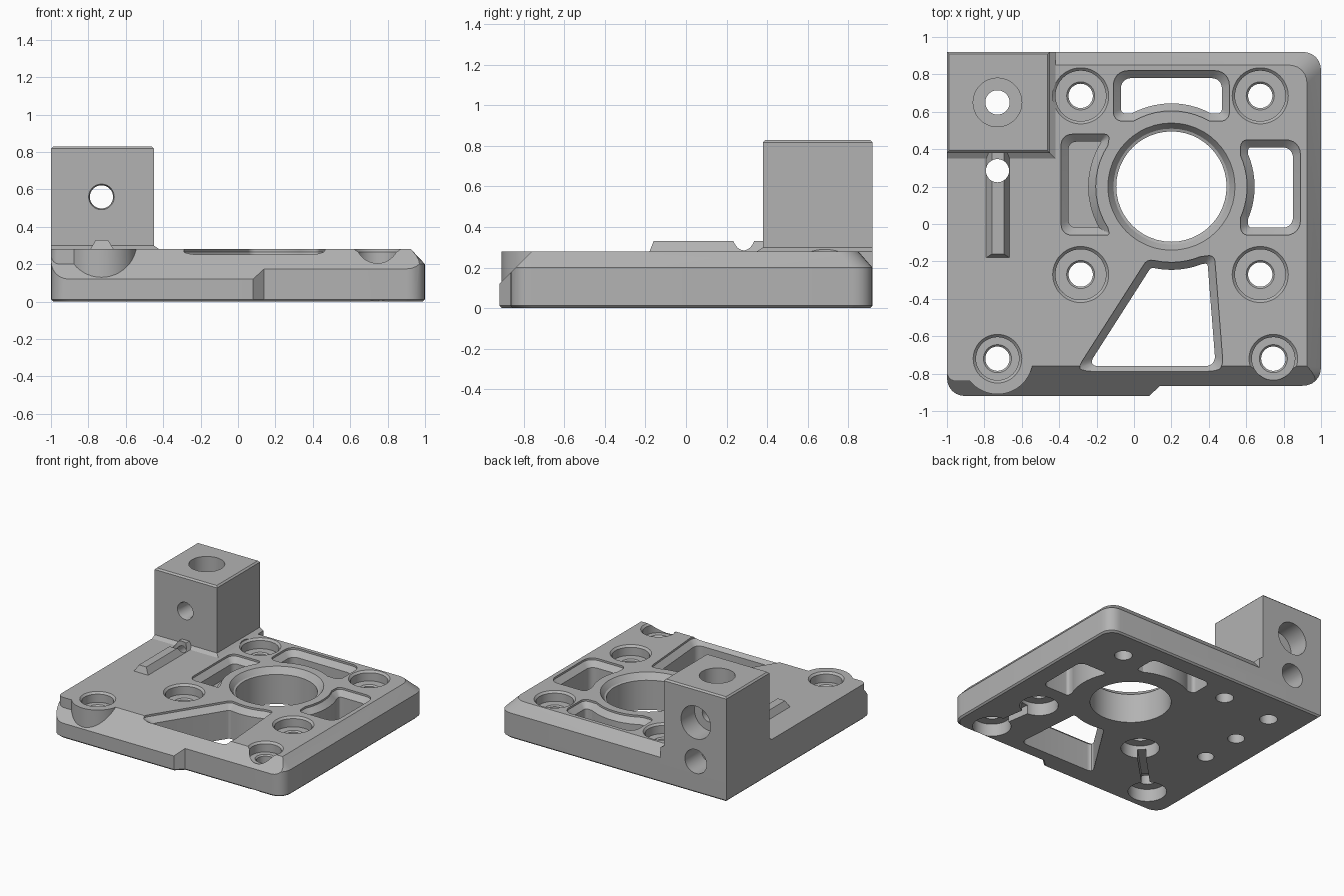
import bpy, bmesh, math
from mathutils import Vector, Matrix

cube = bpy.data.objects.get("Cube")
if cube:
    bpy.data.objects.remove(cube, do_unlink=True)

grey = bpy.data.materials.new("plain grey")
grey.use_nodes = True
colour = (0.45, 0.45, 0.45, 1)
grey.diffuse_color = colour
grey.node_tree.nodes["Principled BSDF"].inputs["Base Color"].default_value = colour

TOP = 0.28
BORE = Vector((0.2, 0.2))


def loft(name, rings, matrix=Matrix()):
    """Solid through a stack of (2D outline, height) rings."""
    bm = bmesh.new()
    stack = [[bm.verts.new((p[0], p[1], z)) for p in ring] for ring, z in rings]
    n = len(stack[0])
    for a, b in zip(stack, stack[1:]):
        for i in range(n):
            j = (i + 1) % n
            bm.faces.new((a[i], a[j], b[j], b[i]))
    bm.faces.new(stack[0][::-1])
    bm.faces.new(stack[-1])
    bmesh.ops.recalc_face_normals(bm, faces=bm.faces)
    bm.transform(matrix)
    mesh = bpy.data.meshes.new(name)
    bm.to_mesh(mesh)
    bm.free()
    mesh.materials.append(grey)
    obj = bpy.data.objects.new(name, mesh)
    bpy.context.collection.objects.link(obj)
    return obj


def circle(r, centre=(0, 0), n=48):
    return [(centre[0] + r * math.cos(math.tau * i / n),
             centre[1] + r * math.sin(math.tau * i / n)) for i in range(n)]


def rect(x0, x1, y0, y1):
    return [(x0, y0), (x1, y0), (x1, y1), (x0, y1)]


def inset(points, d):
    """Mitred inward offset of a counter-clockwise polygon."""
    pts = [Vector(p) for p in points]
    out = []
    for i, p in enumerate(pts):
        a = (p - pts[i - 1]).normalized()
        b = (pts[(i + 1) % len(pts)] - p).normalized()
        na, nb = Vector((-a.y, a.x)), Vector((-b.y, b.x))
        out.append(p + (na + nb) * d / (1 + na.dot(nb)))
    return out


def rounded(points, radii, steps=6):
    """Round the corners of a polygon that have a radius."""
    pts = [Vector(p) for p in points]
    out = []
    for i, (p, r) in enumerate(zip(pts, radii)):
        if r == 0:
            out.append(p)
            continue
        u, v = pts[i - 1] - p, pts[(i + 1) % len(pts)] - p
        t = min(r, 0.45 * u.length, 0.45 * v.length)
        a, b = p + u.normalized() * t, p + v.normalized() * t
        for k in range(steps + 1):
            s = k / steps
            w = 2 * s * (1 - s) * 0.8
            q = (a * (1 - s) ** 2 + p * w + b * s * s) / ((1 - s) ** 2 + w + s * s)
            out.append(q)
    return out


def combine(obj, tool, operation="DIFFERENCE"):
    mod = body.modifiers.new(tool.name, "BOOLEAN")
    mod.operation, mod.solver, mod.object = operation, "EXACT", tool
    bpy.context.view_layer.objects.active = body
    bpy.ops.object.modifier_apply(modifier=mod.name)
    bpy.data.objects.remove(tool, do_unlink=True)


def add(tool):
    combine(body, tool, "UNION")


def cut(tool):
    combine(body, tool)


def drill(centre, profile, matrix=Matrix()):
    """Turned hole given as (radius, height) pairs."""
    cut(loft("hole", [(circle(r, centre), z) for r, z in profile], matrix))


# Base plate with stepped front, rounded corners and chamfered back and right
def plate_outline(right, back, d=0):
    corners = [(-1, -.92), (.08, -.92), (.14, -.865), (1 - right, -.865),
               (1 - right, .92 - back), (-1, .92 - back)]
    return rounded(inset(corners, d), [.1, 0, 0, .1, .1, 0])


body = loft("mounting_plate", [
    (plate_outline(0, 0, .012), 0), (plate_outline(0, 0), .012),
    (plate_outline(0, 0), .2), (plate_outline(.075, .07), TOP)])

# Sloped front edge
along_x = Matrix(((0, 0, 1, 0), (1, 0, 0, 0), (0, 1, 0, 0), (0, 0, 0, 1)))
slope = [(-1.06, -.02), (-.66, .38), (-1.06, .38)]
cut(loft("front_slope", [(slope, -1.2), (slope, 1.2)], along_x))

# Boss and corner pad around the front screw
add(loft("front_boss", [(circle(.19, (-.73, -.72)), z) for z in (.05, TOP)]))
pad = rounded(rect(-1, -.73, -.84, -.5), [.05, 0, 0, 0])
add(loft("corner_pad", [(pad, .05), (pad, TOP)]))

# Upright block with a small foot fillet and eased top edge
block = rect(-1, -.45, .38, .92)
foot = rect(-1, -.42, .35, .92)
add(loft("upright_block", [
    (foot, .15), (foot, TOP), (block, .3), (block, .818), (inset(block, .012), .83)]))

# Ridge in front of the block
add(loft("cable_ridge", [(rect(-.79, -.665, -.18, .5), .2),
                         (rect(-.79, -.665, -.18, .5), TOP),
                         (rect(-.76, -.695, -.16, .5), .33)]))

# Main bore
drill(BORE, [(.295, -.1), (.295, .235), (.31, .24), (.34, TOP), (.34, .4)])


# Pockets whose inner side follows the bore
def arc(start, end, n=10):
    return [BORE + .405 * Vector((math.cos(a), math.sin(a))) for a in
            (math.radians(start + (end - start) * i / n) for i in range(n + 1))]


def pocket(corners, curve, radius, floor):
    pts = corners + curve
    radii = [radius] * len(corners) + [0] * len(curve)
    outer = rounded(pts, radii)
    inner = rounded(inset(pts, .04), [r * .7 for r in radii])
    cut(loft("pocket", [(inner, floor), (inner, .225), (outer, .265), (outer, .4)]))


pocket([(.51, .55), (.51, .82), (-.11, .82), (-.11, .55)], arc(120, 60), .08, -.1)
pocket([(-.13, .48), (-.39, .48), (-.39, -.06), (-.13, -.06)], arc(213, 147), .06, .14)
pocket([(.57, -.06), (.89, -.06), (.89, .45), (.57, .45)], arc(24, -24), .08, -.1)
pocket([(.07, -.19), (-.32, -.8), (.48, -.8), (.43, -.165)], arc(292, 260), .08, -.1)

# Counterbored screw holes; the front four also have recesses underneath
front_pairs = [((-.285, -.27), (-.73, -.72)), ((.675, -.27), (.745, -.72))]
screws = [((x, .685), .135) for x in (-.285, .675)]
for inner, outer in front_pairs:
    screws += [(inner, .135), (outer, .115)]
for centre, r in screws:
    drill(centre, [(.065, -.1), (.065, .19), (.075, .2), (r, .2),
                   (r, .265), (r + .015, TOP), (r + .015, .4)])
for pair in front_pairs:
    a, b = Vector(pair[0]), Vector(pair[1])
    for c in pair:
        drill(c, [(.14, -.1), (.14, .1)])
    side = (b - a).normalized().orthogonal() * .03
    slot = [a + side, a - side, b - side, b + side]
    cut(loft("link_slot", [(slot, -.1), (slot, .07)]))

# Holes in the block: vertical, horizontal and the lower channel
from_back = Matrix.Rotation(math.radians(-90), 4, "X")
drill((-.73, .65), [(.065, -.1), (.065, .7), (.13, .7), (.13, .9)])
drill((-.73, -.56), [(.075, .36), (.062, .4), (.062, .75), (.13, .75), (.13, 1)], from_back)
drill((-.73, -.25), [(.045, -.1), (.045, .72), (.095, .72), (.095, 1)], from_back)
drill((-.73, .285), [(.062, -.1), (.062, .36)])
drill((-.73, -.06), [(.06, -.1), (.06, .24)])

# Smooth curved walls, keep edges sharp
bpy.ops.object.select_all(action="DESELECT")
body.select_set(True)
bpy.context.view_layer.objects.active = body
bpy.ops.object.shade_smooth_by_angle(angle=math.radians(25))
